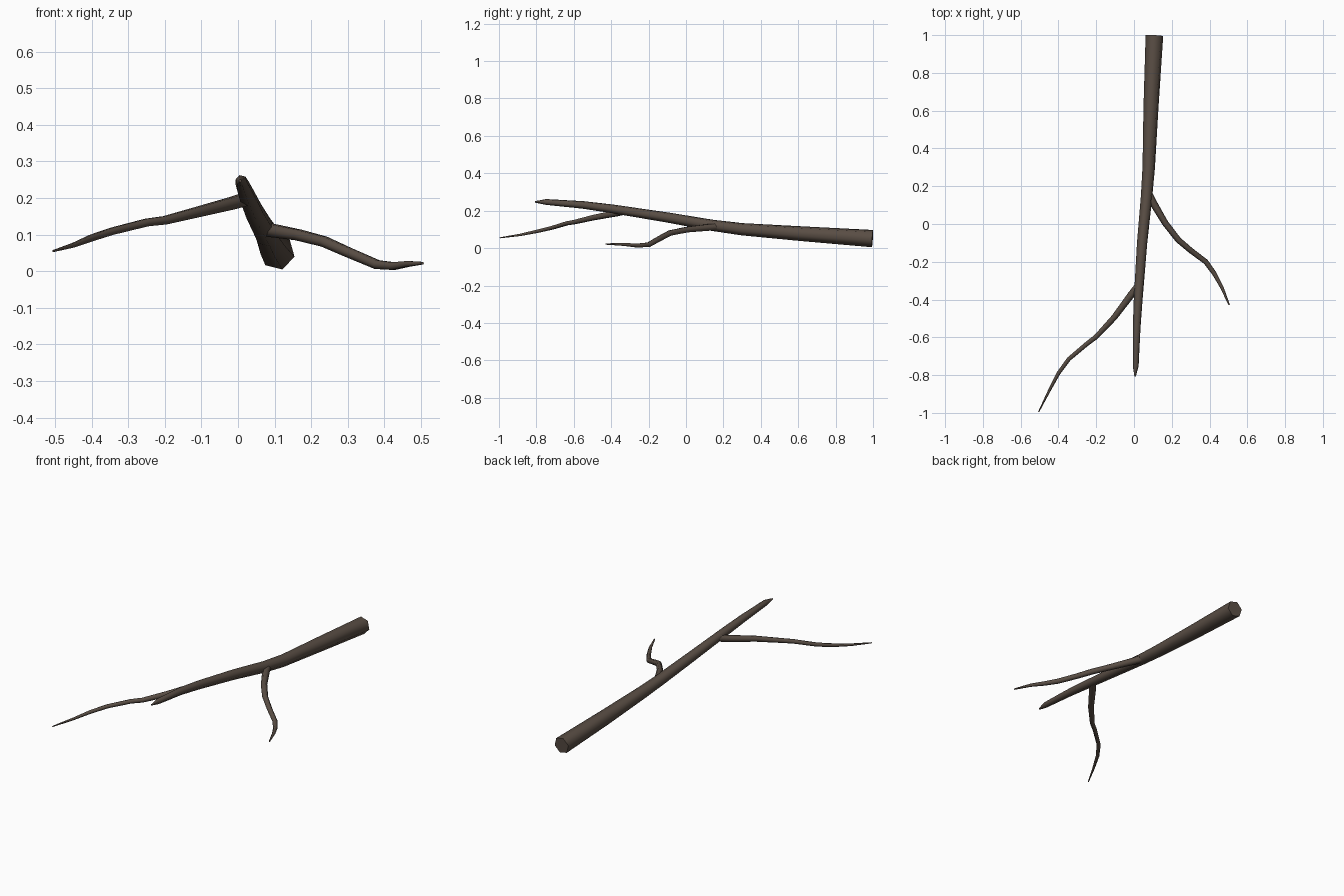
import bpy, bmesh, math
from mathutils import Vector

bark = bpy.data.materials.new("dark_bark")
bark.diffuse_color = (0.10, 0.075, 0.058, 1)


def limb(name, path, sides, turn):
    """Tapered tube through (x, y, z, radius) points, capped at both ends."""
    pts = [Vector(p[:3]) for p in path]
    bm = bmesh.new()
    rings = []
    for i, p in enumerate(pts):
        d = (pts[min(i + 1, len(pts) - 1)] - pts[max(i - 1, 0)]).normalized()
        side = d.cross(Vector((0, 0, 1))).normalized()
        up = side.cross(d)
        ring = []
        for k in range(sides):
            a = math.radians(turn) + 2 * math.pi * k / sides
            ring.append(bm.verts.new(p + path[i][3] * (math.cos(a) * side + math.sin(a) * up)))
        rings.append(ring)
    for r, s in zip(rings, rings[1:]):
        for k in range(sides):
            j = (k + 1) % sides
            bm.faces.new((r[k], r[j], s[j], s[k]))
    bm.faces.new(rings[0])
    bm.faces.new(rings[-1])
    bmesh.ops.recalc_face_normals(bm, faces=bm.faces)
    me = bpy.data.meshes.new(name)
    bm.to_mesh(me)
    bm.free()
    me.materials.append(bark)
    ob = bpy.data.objects.new(name, me)
    bpy.context.collection.objects.link(ob)
    bpy.context.view_layer.objects.active = ob
    ob.select_set(True)
    bpy.ops.object.shade_smooth_by_angle(angle=math.radians(65))
    ob.select_set(False)


# Thick main stick, cut end at the back, blunt tip at the front
limb("main_stick", [
    (0.108, 0.997, 0.051, 0.048), (0.090, 0.62, 0.077, 0.041),
    (0.078, 0.30, 0.101, 0.034), (0.066, 0.14, 0.122, 0.031),
    (0.043, -0.10, 0.164, 0.028), (0.022, -0.40, 0.211, 0.024),
    (0.014, -0.55, 0.231, 0.021), (0.009, -0.75, 0.247, 0.016),
    (0.006, -0.808, 0.247, 0.004)], 6, 14)

# Side twig on the right
limb("right_twig", [
    (0.070, 0.175, 0.115, 0.021), (0.100, 0.115, 0.110, 0.020),
    (0.165, 0.005, 0.099, 0.017), (0.235, -0.085, 0.081, 0.016),
    (0.300, -0.140, 0.052, 0.015), (0.380, -0.200, 0.018, 0.014),
    (0.425, -0.262, 0.014, 0.012), (0.465, -0.335, 0.020, 0.009),
    (0.504, -0.428, 0.022, 0.004)], 6, 0)

# Side twig on the left
limb("left_twig", [
    (0.025, -0.325, 0.198, 0.020), (-0.015, -0.375, 0.186, 0.019),
    (-0.105, -0.495, 0.163, 0.016), (-0.200, -0.597, 0.139, 0.013),
    (-0.250, -0.635, 0.133, 0.012), (-0.345, -0.715, 0.109, 0.011),
    (-0.400, -0.790, 0.091, 0.010), (-0.450, -0.885, 0.071, 0.007),
    (-0.505, -0.995, 0.055, 0.003)], 6, 0)
